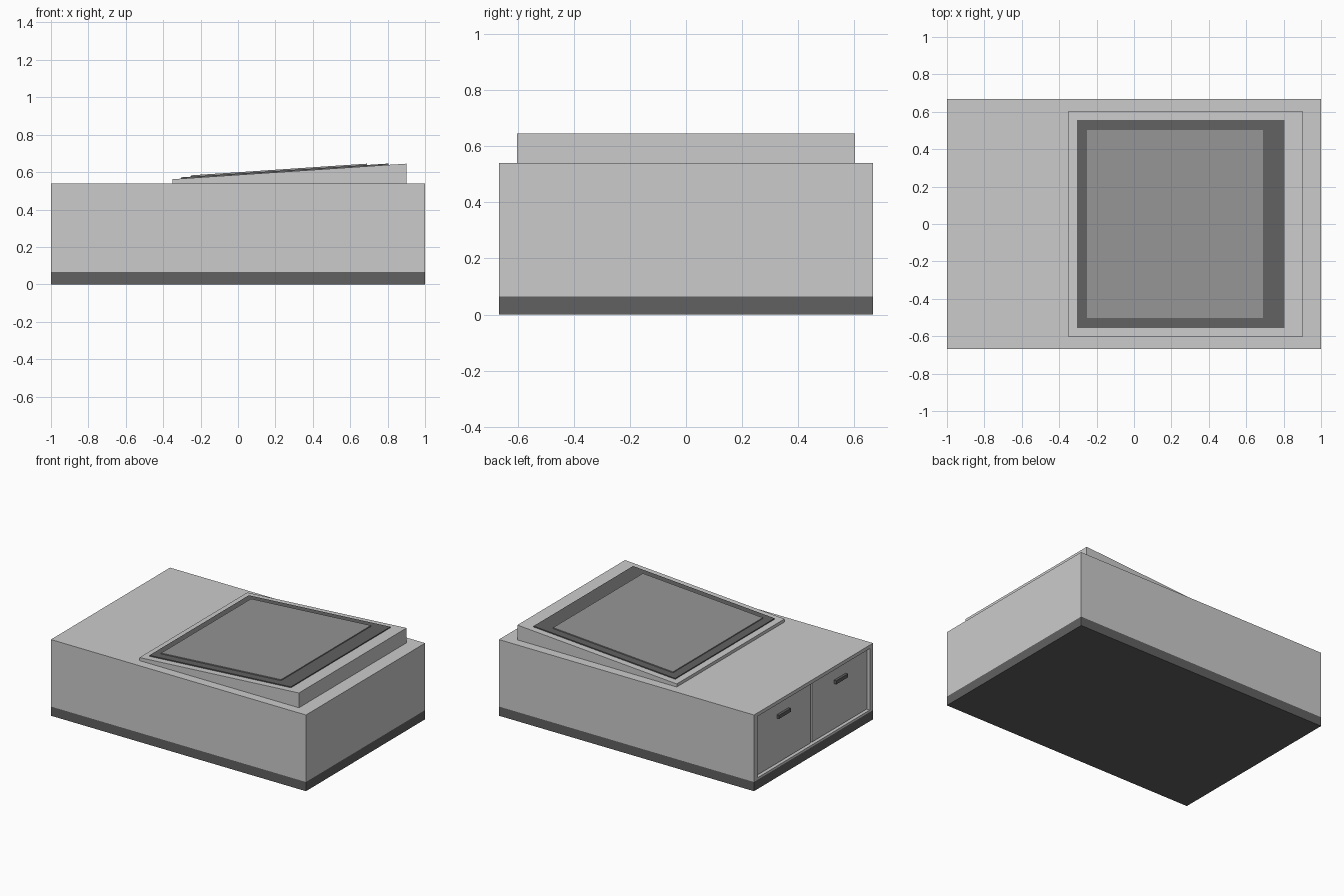
import bpy
import bmesh
from math import atan2

if "Cube" in bpy.data.objects:
    bpy.data.objects.remove(bpy.data.objects["Cube"])


def material(name, v):
    m = bpy.data.materials.new(name)
    m.diffuse_color = (v, v, v, 1)
    m.use_nodes = True
    m.node_tree.nodes["Principled BSDF"].inputs["Base Color"].default_value = m.diffuse_color
    return m


DARK = material("dark_grey", 0.12)
MID = material("mid_grey", 0.3)


def prism(name, profile, half_y, mat=None):
    """Extrude an x-z profile across y."""
    bm = bmesh.new()
    face = bm.faces.new([bm.verts.new((x, -half_y, z)) for x, z in profile])
    ext = bmesh.ops.extrude_face_region(bm, geom=[face])["geom"]
    bmesh.ops.translate(bm, vec=(0, 2 * half_y, 0),
                        verts=[g for g in ext if isinstance(g, bmesh.types.BMVert)])
    bmesh.ops.recalc_face_normals(bm, faces=bm.faces)
    mesh = bpy.data.meshes.new(name)
    bm.to_mesh(mesh)
    bm.free()
    ob = bpy.data.objects.new(name, mesh)
    bpy.context.collection.objects.link(ob)
    if mat:
        mesh.materials.append(mat)
    return ob


def box(name, x0, x1, z0, z1, half_y, y=0, mat=None):
    ob = prism(name, [(x0, z0), (x1, z0), (x1, z1), (x0, z1)], half_y, mat)
    ob.location.y = y
    return ob


# Plinth and cabinet body
box("plinth", -1, 1, 0, 0.065, 0.667, mat=DARK)
body = box("cabinet_body", -1, 1, 0.065, 0.54, 0.667)

# Shallow door opening in the left end
cutter = box("door_opening_cutter", -1.1, -0.96, 0.08, 0.515, 0.63)
cutter.hide_render = True
cutter.hide_viewport = True
cutter.display_type = 'WIRE'
mod = body.modifiers.new("door_opening", 'BOOLEAN')
mod.object = cutter
mod.solver = 'EXACT'

# Pair of doors with bar handles
for side, s in (("front", -1), ("back", 1)):
    box(side + "_door", -0.982, -0.96, 0.085, 0.51, 0.308, s * 0.315)
    box(side + "_handle", -1.0, -0.982, 0.405, 0.43, 0.065, s * 0.32, DARK)


# Sloped riser, with two layered panels following the slope
def slope(x):
    return 0.562 + (x + 0.35) * 0.083 / 1.25


def sloped_slab(name, x0, x1, low, high, half_y, mat=None):
    return prism(name, [(x0, slope(x0) + low), (x1, slope(x1) + low),
                        (x1, slope(x1) + high), (x0, slope(x0) + high)], half_y, mat)


prism("sloped_riser", [(-0.35, 0.54), (0.9, 0.54), (0.9, slope(0.9)),
                       (-0.35, slope(-0.35))], 0.603)
sloped_slab("panel_border", -0.305, 0.805, -0.004, 0.007, 0.557, DARK)
sloped_slab("top_panel", -0.25, 0.69, 0.003, 0.014, 0.503, MID)
